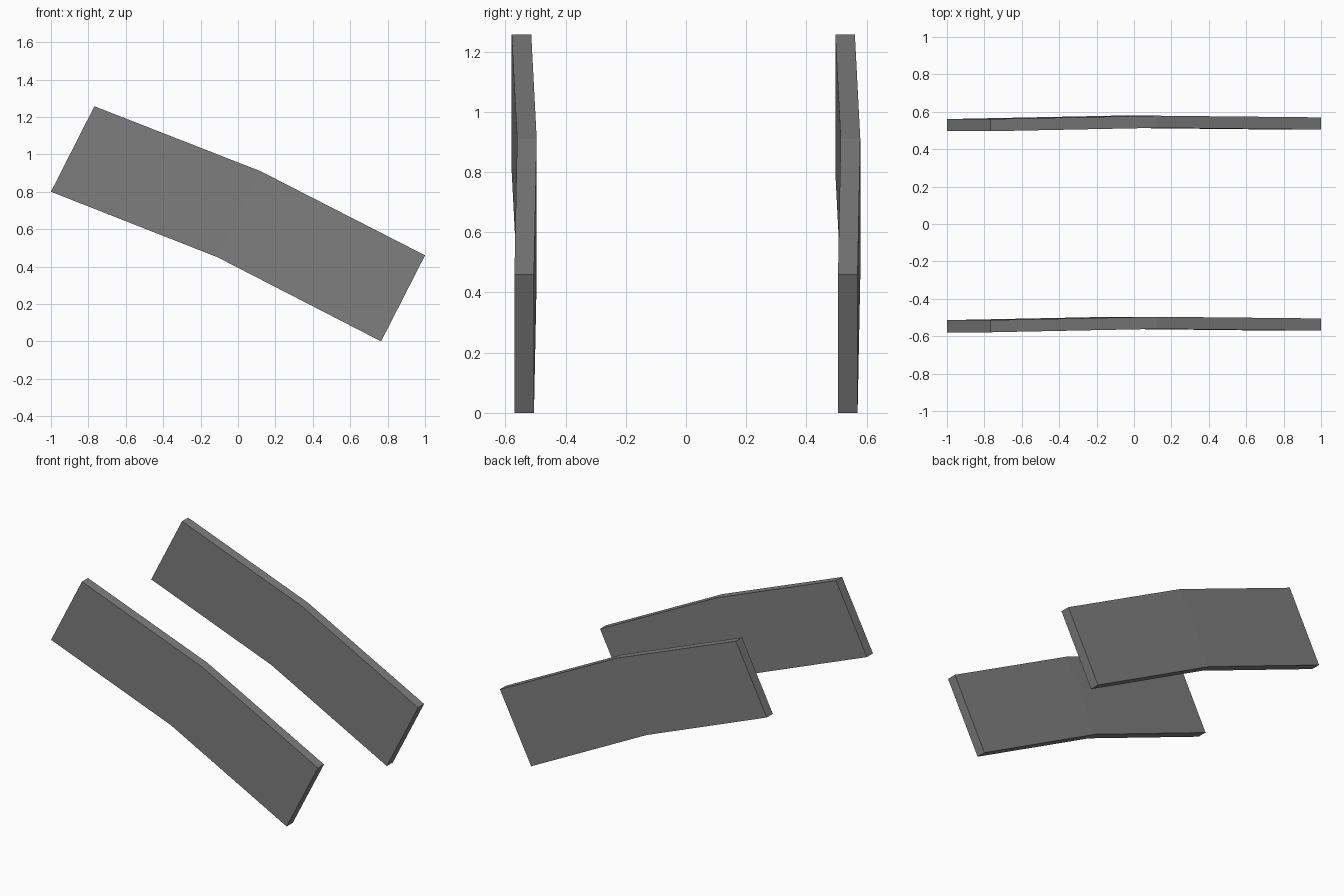
import bpy
import bmesh

cube = bpy.data.objects.get("Cube")
if cube:
    bpy.data.objects.remove(cube, do_unlink=True)

grey = bpy.data.materials.new("mid grey")
grey.use_nodes = True
colour = (0.21, 0.21, 0.21, 1)
grey.diffuse_color = colour
grey.node_tree.nodes["Principled BSDF"].inputs["Base Color"].default_value = colour

THICKNESS = 0.065

# Cross-sections along the bent plank: lower (x, z), upper (x, z), sideways bow
SECTIONS = [
    ((-1.0, 0.80), (-0.768, 1.257), 0.0),
    ((-0.11, 0.45), (0.12, 0.91), 0.018),
    ((0.765, 0.0), (1.0, 0.46), 0.009),
]


def plank(name, y):
    """Slab swept through the sections, its front face starting at y."""
    bm = bmesh.new()
    rings = []
    for low, high, bow in SECTIONS:
        near, far = y + bow, y + bow + THICKNESS
        corners = [(low, near), (high, near), (high, far), (low, far)]
        rings.append([bm.verts.new((p[0], d, p[1])) for p, d in corners])
    for a, b in zip(rings, rings[1:]):
        for i in range(4):
            j = (i + 1) % 4
            bm.faces.new((a[i], a[j], b[j], b[i]))
    bm.faces.new(rings[0])
    bm.faces.new(rings[-1])
    bmesh.ops.recalc_face_normals(bm, faces=bm.faces)
    mesh = bpy.data.meshes.new(name)
    bm.to_mesh(mesh)
    bm.free()
    mesh.materials.append(grey)
    bpy.context.collection.objects.link(bpy.data.objects.new(name, mesh))


# Two matching planks, front and back
plank("front_plank", -0.579)
plank("back_plank", 0.496)
